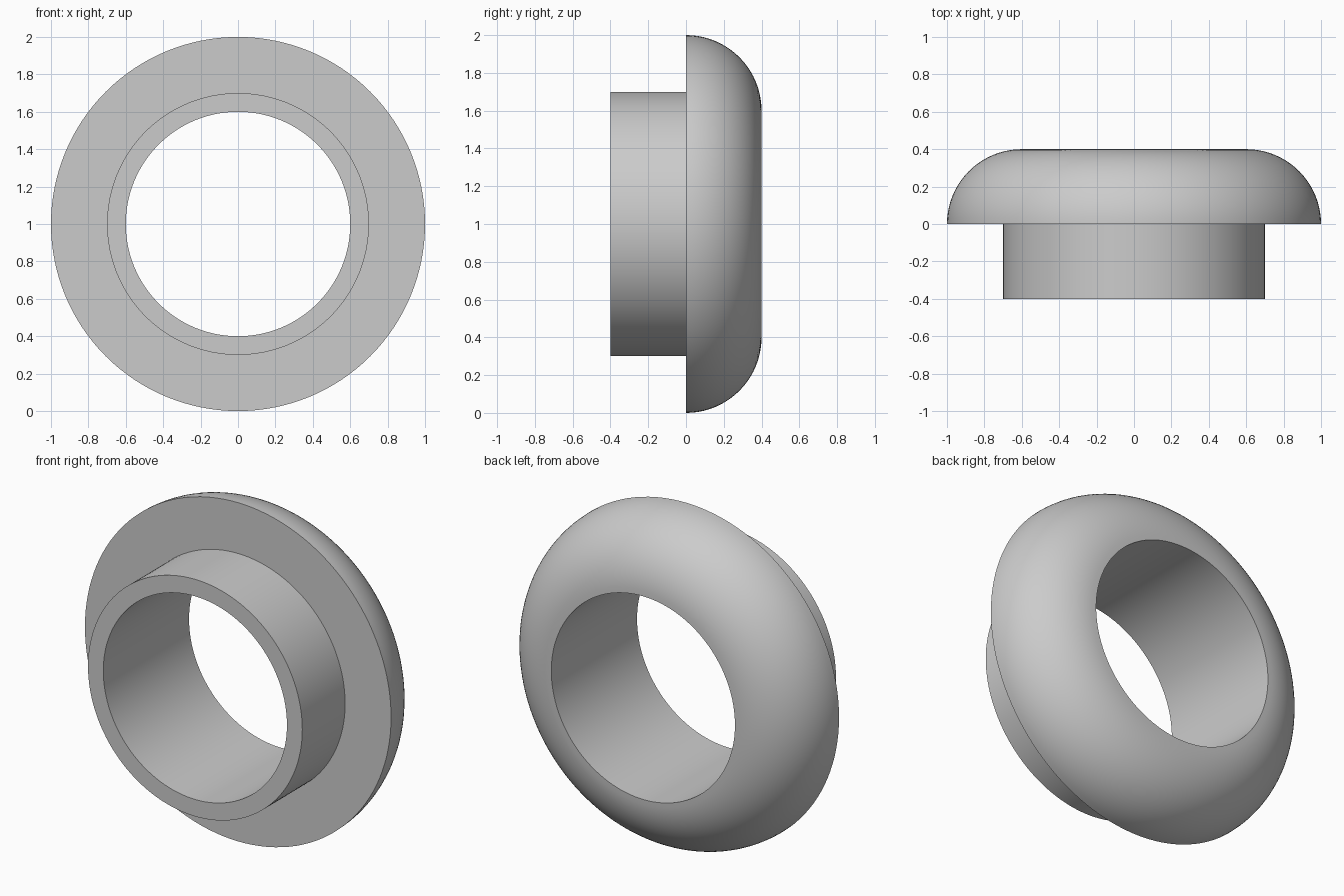
import bpy, bmesh, math

if "Cube" in bpy.data.objects:
    bpy.data.objects.remove(bpy.data.objects["Cube"])

SEGMENTS = 128
ARC_STEPS = 20

# Cross-section as (radius, y): thin sleeve in front, quarter-round flange behind
profile = [(0.6, -0.4), (0.7, -0.4), (0.7, 0.0)]
for i in range(ARC_STEPS + 1):
    a = math.pi / 2 * i / ARC_STEPS
    profile.append((0.6 + 0.4 * math.cos(a), 0.4 * math.sin(a)))

# Revolve the closed section around the y axis, centred at z = 1
bm = bmesh.new()
rings = []
for s in range(SEGMENTS):
    t = 2 * math.pi * s / SEGMENTS
    rings.append([bm.verts.new((r * math.cos(t), y, 1 + r * math.sin(t)))
                  for r, y in profile])
n = len(profile)
for s in range(SEGMENTS):
    a, b = rings[s], rings[(s + 1) % SEGMENTS]
    for i in range(n):
        j = (i + 1) % n
        bm.faces.new((a[i], a[j], b[j], b[i]))
bmesh.ops.recalc_face_normals(bm, faces=bm.faces)

mesh = bpy.data.meshes.new("flanged_bushing")
bm.to_mesh(mesh)
bm.free()
bushing = bpy.data.objects.new("flanged_bushing", mesh)
bpy.context.collection.objects.link(bushing)

# Plain grey
grey = bpy.data.materials.new("grey")
grey.diffuse_color = (0.6, 0.6, 0.6, 1)
grey.use_nodes = True
grey.node_tree.nodes["Principled BSDF"].inputs["Base Color"].default_value = grey.diffuse_color
mesh.materials.append(grey)

# Smooth curved walls, keep rims sharp
bpy.context.view_layer.objects.active = bushing
bushing.select_set(True)
bpy.ops.object.shade_smooth_by_angle(angle=math.radians(30))
